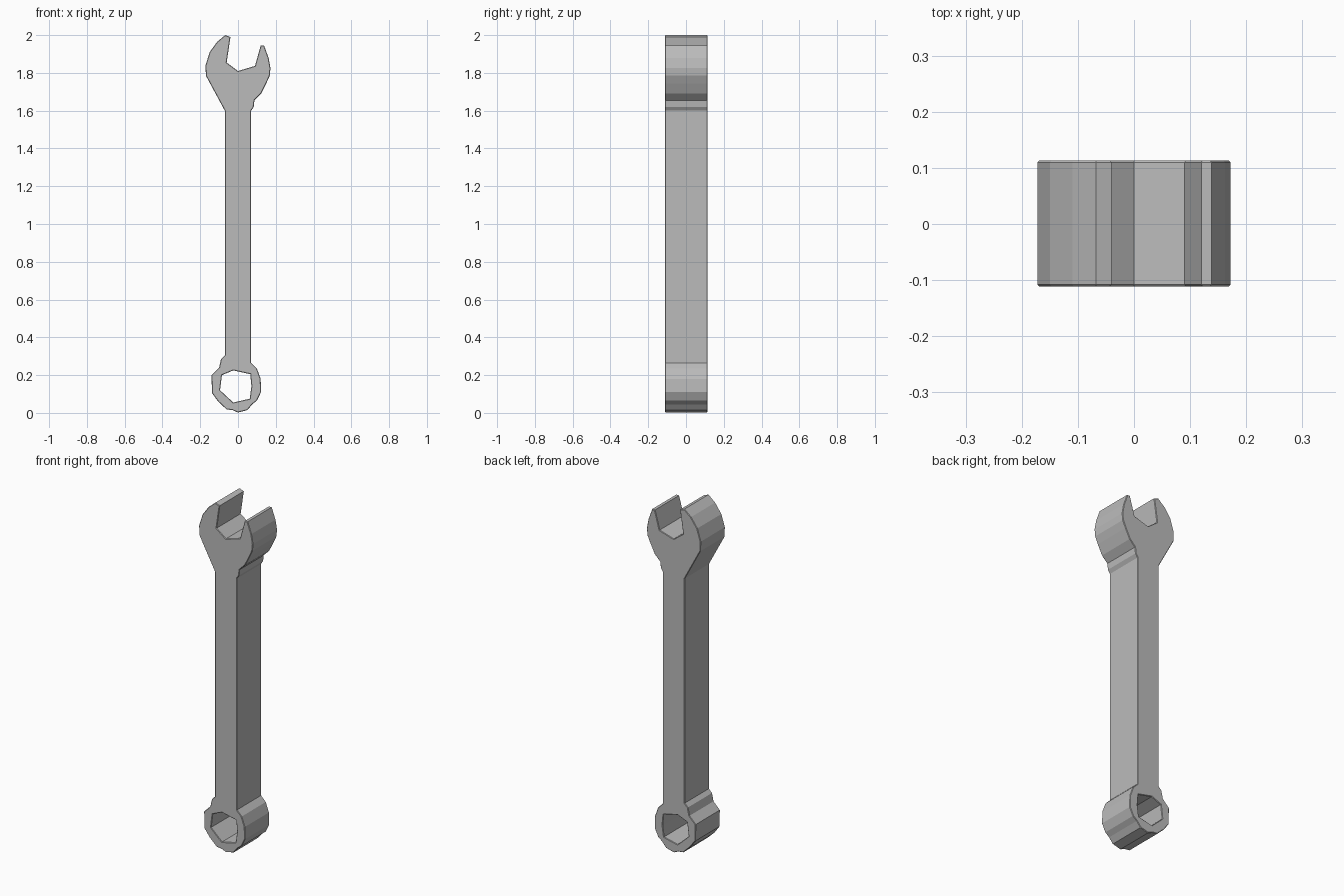
import bpy

cube = bpy.data.objects.get("Cube")
if cube:
    bpy.data.objects.remove(cube, do_unlink=True)

steel = bpy.data.materials.new("steel_grey")
steel.use_nodes = True
grey = (0.5, 0.5, 0.5, 1)
steel.diffuse_color = grey
steel.node_tree.nodes["Principled BSDF"].inputs["Base Color"].default_value = grey

Y_FRONT, Y_BACK, BEVEL = -0.111, 0.113, 0.003

# Open jaw, clockwise from the left shoulder of the handle
jaw = [(-.07, 1.60), (-.17, 1.785), (-.172, 1.84), (-.15, 1.91), (-.11, 1.965),
       (-.068, 2.0), (-.04, 1.99), (-.06, 1.855), (0, 1.81), (.09, 1.837),
       (.12, 1.945), (.138, 1.945), (.162, 1.88), (.172, 1.825), (.168, 1.785),
       (.15, 1.745), (.122, 1.69), (.087, 1.655), (.083, 1.62), (.07, 1.60)]

# Ring end, clockwise from the right side of the handle
ring = [(.07, .265), (.1, .235), (.12, .18), (.122, .11), (.1, .065),
        (.075, .045), (.05, .015), (0, .002), (-.03, .015), (-.06, .018),
        (-.105, .06), (-.138, .105), (-.14, .2), (-.1, .24), (-.09, .285),
        (-.07, .305)]

# Faceted hole in the ring
hole = [(-.085, .2), (-.025, .225), (.065, .205), (.071, .14),
        (.062, .075), (-.025, .055), (-.095, .12)]


def plate(name, outlines):
    """Extrude closed outlines, drawn in x and z, into a thick bevelled plate."""
    curve = bpy.data.curves.new(name, 'CURVE')
    curve.dimensions = '2D'
    curve.fill_mode = 'BOTH'
    curve.extrude = (Y_BACK - Y_FRONT) / 2 - BEVEL
    curve.bevel_depth = BEVEL
    curve.bevel_resolution = 0
    curve.offset = -BEVEL
    for points in outlines:
        spline = curve.splines.new('POLY')
        spline.points.add(len(points) - 1)
        for point, (x, z) in zip(spline.points, points):
            point.co = (x, z, 0, 1)
        spline.use_cyclic_u = True
    curve.materials.append(steel)
    obj = bpy.data.objects.new(name, curve)
    bpy.context.collection.objects.link(obj)
    obj.rotation_euler.x = 1.5707963
    obj.location.y = (Y_FRONT + Y_BACK) / 2
    bpy.ops.object.select_all(action='DESELECT')
    obj.select_set(True)
    bpy.context.view_layer.objects.active = obj
    bpy.ops.object.convert(target='MESH')
    obj = bpy.context.object
    bpy.ops.object.shade_flat()
    return obj


# Handle joins the two heads in one solid piece
plate("spanner_body", [jaw + ring, hole])
